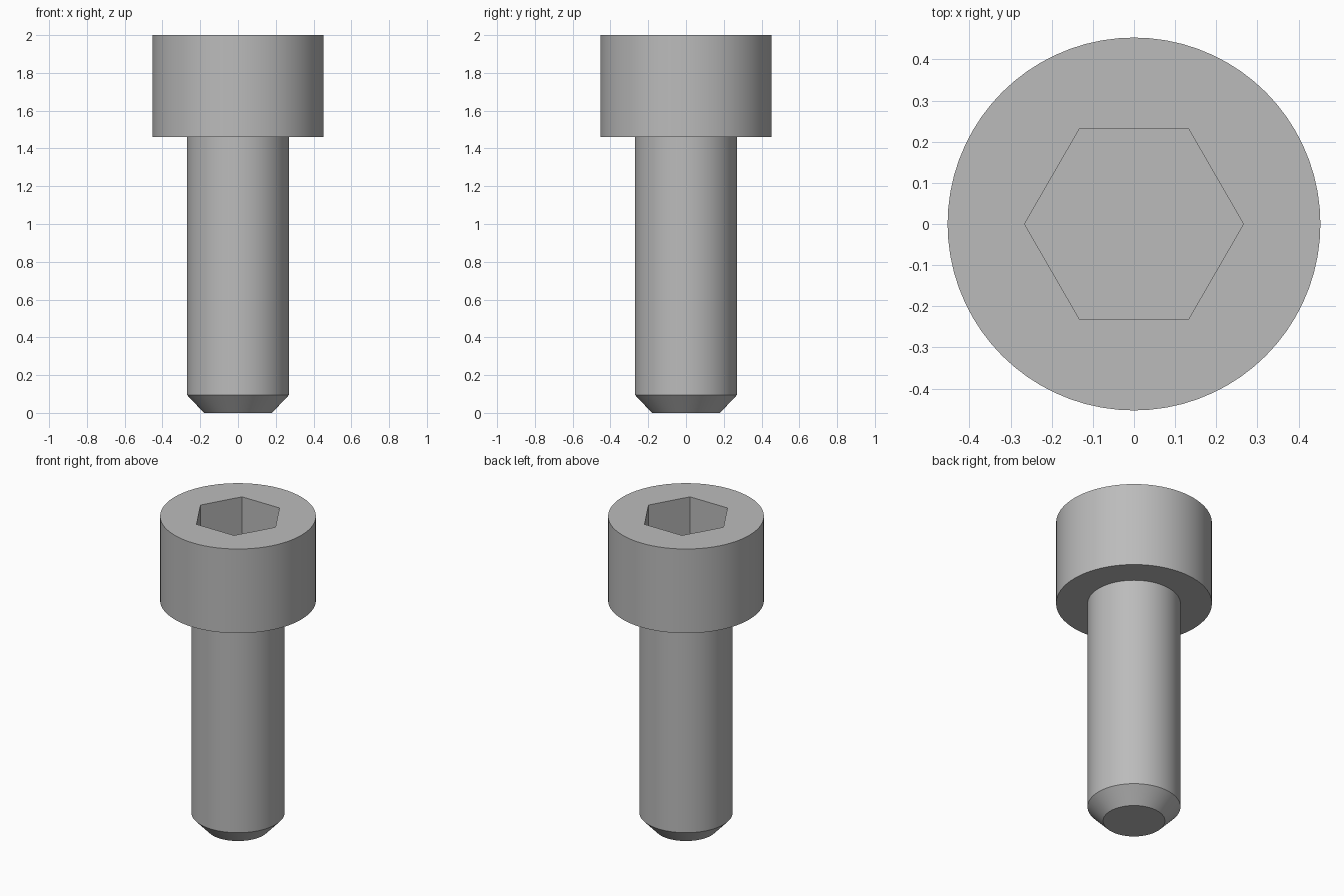
import bpy
import bmesh
from math import cos, pi, radians, sin

cube = bpy.data.objects.get("Cube")
if cube:
    bpy.data.objects.remove(cube, do_unlink=True)

SEGMENTS = 72  # a multiple of six, so the socket corners fall on vertices

steel = bpy.data.materials.new("grey steel")
steel.use_nodes = True
steel.diffuse_color = (0.5, 0.5, 0.5, 1)
steel.node_tree.nodes["Principled BSDF"].inputs["Base Color"].default_value = (0.5, 0.5, 0.5, 1)


def round_radius(radius, angle):
    return radius


def hex_radius(radius, angle):
    """Distance to a hexagon edge, with corners on the x axis."""
    return radius * cos(pi / 6) / cos(angle % (pi / 3) - pi / 6)


def lathe(name, profile):
    """Join rings of (shape, radius, height) and cap both ends."""
    bm = bmesh.new()
    rings = []
    for shape, radius, z in profile:
        ring = []
        for i in range(SEGMENTS):
            a = 2 * pi * i / SEGMENTS
            r = shape(radius, a)
            ring.append(bm.verts.new((r * cos(a), r * sin(a), z)))
        rings.append(ring)
    for low, high in zip(rings, rings[1:]):
        for i in range(SEGMENTS):
            j = (i + 1) % SEGMENTS
            bm.faces.new((low[i], low[j], high[j], high[i]))
    bm.faces.new(rings[0][::-1])
    bm.faces.new(rings[-1])
    bmesh.ops.recalc_face_normals(bm, faces=bm.faces)
    mesh = bpy.data.meshes.new(name)
    bm.to_mesh(mesh)
    bm.free()
    mesh.materials.append(steel)
    obj = bpy.data.objects.new(name, mesh)
    bpy.context.collection.objects.link(obj)
    bpy.ops.object.select_all(action="DESELECT")
    obj.select_set(True)
    bpy.context.view_layer.objects.active = obj
    bpy.ops.object.shade_smooth_by_angle(angle=radians(30))
    return obj


# Chamfered shank, shoulder, head and hexagonal socket in one solid
lathe("socket_head_bolt", [
    (round_radius, 0.18, 0),
    (round_radius, 0.27, 0.095),
    (round_radius, 0.27, 1.46),
    (round_radius, 0.453, 1.46),
    (round_radius, 0.453, 2),
    (hex_radius, 0.266, 2),
    (hex_radius, 0.266, 1.73),
])
